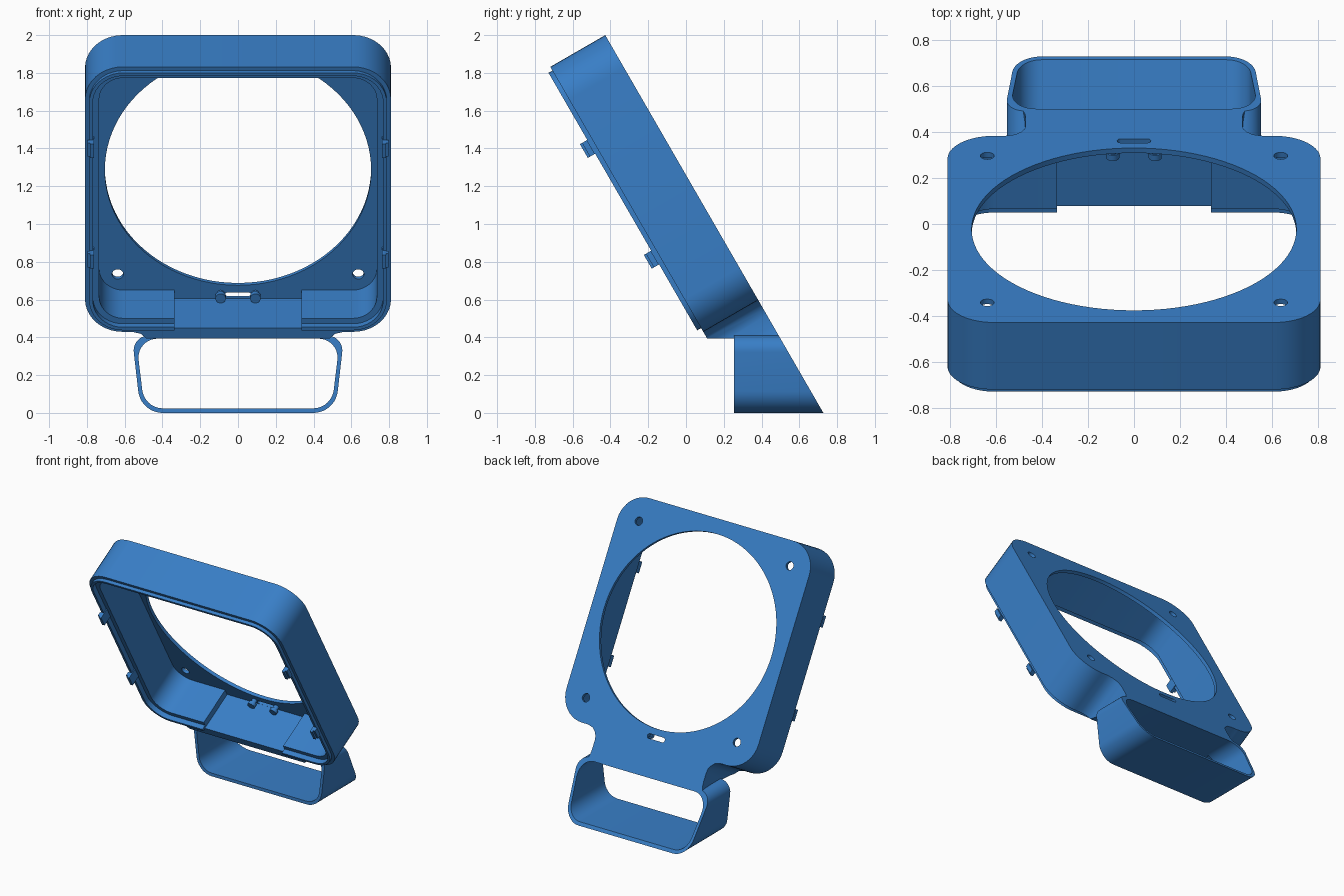
import bpy, bmesh, math
from mathutils import Matrix, Vector

if "Cube" in bpy.data.objects:
    bpy.data.objects.remove(bpy.data.objects["Cube"])

blue = bpy.data.materials.new("plain blue")
blue.diffuse_color = (0.04, 0.21, 0.57, 1)
blue.use_nodes = True
blue.node_tree.nodes["Principled BSDF"].inputs["Base Color"].default_value = blue.diffuse_color

S, C = 0.5, math.sqrt(0.75)
# tilted frame axes: x across, u up the back plane, n out of the front
TILT = Matrix(((1, 0, 0, 0), (0, -S, -C, -0.4275), (0, C, -S, 2.0), (0, 0, 0, 1)))
# upright axes for the foot: x across, z up, extruded towards the front
UPRIGHT = Matrix(((1, 0, 0, 0), (0, 0, -1, 0), (0, 1, 0, 0), (0, 0, 0, 1)))
MID = -0.81


def prism(name, pts, lo, hi, frame=TILT):
    bm = bmesh.new()
    low = [bm.verts.new(frame @ Vector((x, y, lo))) for x, y in pts]
    top = [bm.verts.new(frame @ Vector((x, y, hi))) for x, y in pts]
    bm.faces.new(low[::-1])
    bm.faces.new(top)
    k = len(pts)
    for i in range(k):
        j = (i + 1) % k
        bm.faces.new((low[i], low[j], top[j], top[i]))
    bmesh.ops.recalc_face_normals(bm, faces=bm.faces)
    me = bpy.data.meshes.new(name)
    bm.to_mesh(me)
    bm.free()
    me.materials.append(blue)
    ob = bpy.data.objects.new(name, me)
    bpy.context.collection.objects.link(ob)
    return ob


def rounded(corners, steps=10):
    """Polygon with a tangent arc at each (x, y, radius) corner."""
    out = []
    for i, (x, y, r) in enumerate(corners):
        p = Vector((x, y))
        a = (Vector(corners[i - 1][:2]) - p).normalized()
        b = (Vector(corners[(i + 1) % len(corners)][:2]) - p).normalized()
        if r == 0:
            out.append((x, y))
            continue
        half = a.angle(b) / 2
        mid = p + (a + b).normalized() * (r / math.sin(half))
        v0 = p + a * (r / math.tan(half)) - mid
        v1 = p + b * (r / math.tan(half)) - mid
        ang = v0.angle(v1)
        for s in range(steps + 1):
            t = s / steps
            v = (v0 * math.sin((1 - t) * ang) + v1 * math.sin(t * ang)) / math.sin(ang)
            out.append(tuple(mid + v))
    return out


def square(inset, r):
    h = 0.81 - inset
    return rounded([(-h, MID - h, r), (h, MID - h, r), (h, MID + h, r), (-h, MID + h, r)])


def rect(x0, x1, y0, y1):
    return [(x0, y0), (x1, y0), (x1, y1), (x0, y1)]


def circle(x, y, r, n=32):
    return [(x + r * math.cos(2 * math.pi * i / n), y + r * math.sin(2 * math.pi * i / n)) for i in range(n)]


def combine(ob, op, other):
    m = ob.modifiers.new("join", 'BOOLEAN')
    m.operation, m.solver, m.object = op, 'EXACT', other
    bpy.context.view_layer.objects.active = ob
    bpy.ops.object.modifier_apply(modifier=m.name)
    bpy.data.objects.remove(other)


def mirrored(half):
    return half + [(-x, y) for x, y in reversed(half)]


# housing block with front lip
body = prism("housing_and_foot", square(0, 0.2), 0, 0.336)
combine(body, 'UNION', prism("lip", square(0.023, 0.18), 0.3, 0.36))

# waisted neck below the housing, cut level underneath
neck = [(0.51, -1.9), (0.485, -1.85), (0.473, -1.81), (0.47, -1.77), (0.47, -1.71),
        (0.475, -1.68), (0.49, -1.655), (0.515, -1.632), (0.56, -1.62), (0.56, -1.58)]
combine(body, 'UNION', prism("neck", mirrored(neck), 0, 0.336))
combine(body, 'DIFFERENCE', prism("level_cut", rect(-2, 2, -1, 0.395), -2, 2, UPRIGHT))

# foot loop, trimmed flush with the sloping back
foot = rounded([(-0.515, 0, 0.13), (0.515, 0, 0.13), (0.562, 0.41, 0.08), (-0.562, 0.41, 0.08)])
combine(body, 'UNION', prism("foot", foot, -1.0, -0.255, UPRIGHT))
combine(body, 'DIFFERENCE', prism("back_cut", rect(-2, 2, -4, 2), -1, 0))
hole = rounded([(-0.495, 0.024, 0.11), (0.495, 0.024, 0.11), (0.54, 0.393, 0.1), (-0.54, 0.393, 0.1)])
combine(body, 'DIFFERENCE', prism("foot_opening", hole, -1.2, 0, UPRIGHT))

# hollow interior, lip step and lower recess
combine(body, 'DIFFERENCE', prism("step", square(0.042, 0.16), 0.323, 0.5))
combine(body, 'DIFFERENCE', prism("interior", square(0.075, 0.13), 0.025, 0.5))
combine(body, 'DIFFERENCE', prism("recess", rect(-0.335, 0.335, -1.595, -1.4), 0.025, 0.5))
combine(body, 'DIFFERENCE', prism("lip_gap", rect(-0.335, 0.335, -1.7, -1.5), 0.336, 0.5))

# round window, screw holes and cable slot in the back plate
combine(body, 'DIFFERENCE', prism("window", circle(0, MID, 0.705, 96), -0.1, 0.1))
for sx in (-1, 1):
    for sy in (-1, 1):
        combine(body, 'DIFFERENCE', prism("screw", circle(sx * 0.637, MID + sy * 0.637, 0.03), -0.1, 0.07))
slot = rounded([(-0.073, -1.594, 0.016), (0.073, -1.594, 0.016), (0.073, -1.56, 0.016), (-0.073, -1.56, 0.016)], 6)
combine(body, 'DIFFERENCE', prism("slot", slot, -0.1, 0.1))

parts = [body]
for sx, side in ((-1, "left"), (1, "right")):
    # snap tabs with an outward hook
    for u, level in ((-0.475, "upper"), (-1.152, "lower")):
        tab = prism(f"{level}_{side}_tab",
                    rect(*sorted((sx * 0.762, sx * 0.783)), u - 0.042, u + 0.042), 0.315, 0.405)
        hook = prism("hook", rect(*sorted((sx * 0.775, sx * 0.797)), u - 0.042, u + 0.042), 0.362, 0.392)
        combine(tab, 'UNION', hook)
        parts.append(tab)
    # cable pegs beside the slot
    peg = prism(f"{side}_peg", circle(sx * 0.092, -1.565, 0.02, 24), 0.02, 0.06)
    combine(peg, 'UNION', prism("head", circle(sx * 0.092, -1.565, 0.028, 24), 0.05, 0.078))
    parts.append(peg)

for ob in parts:
    bpy.ops.object.select_all(action='DESELECT')
    ob.select_set(True)
    bpy.context.view_layer.objects.active = ob
    bpy.ops.object.shade_smooth_by_angle(angle=math.radians(30))
